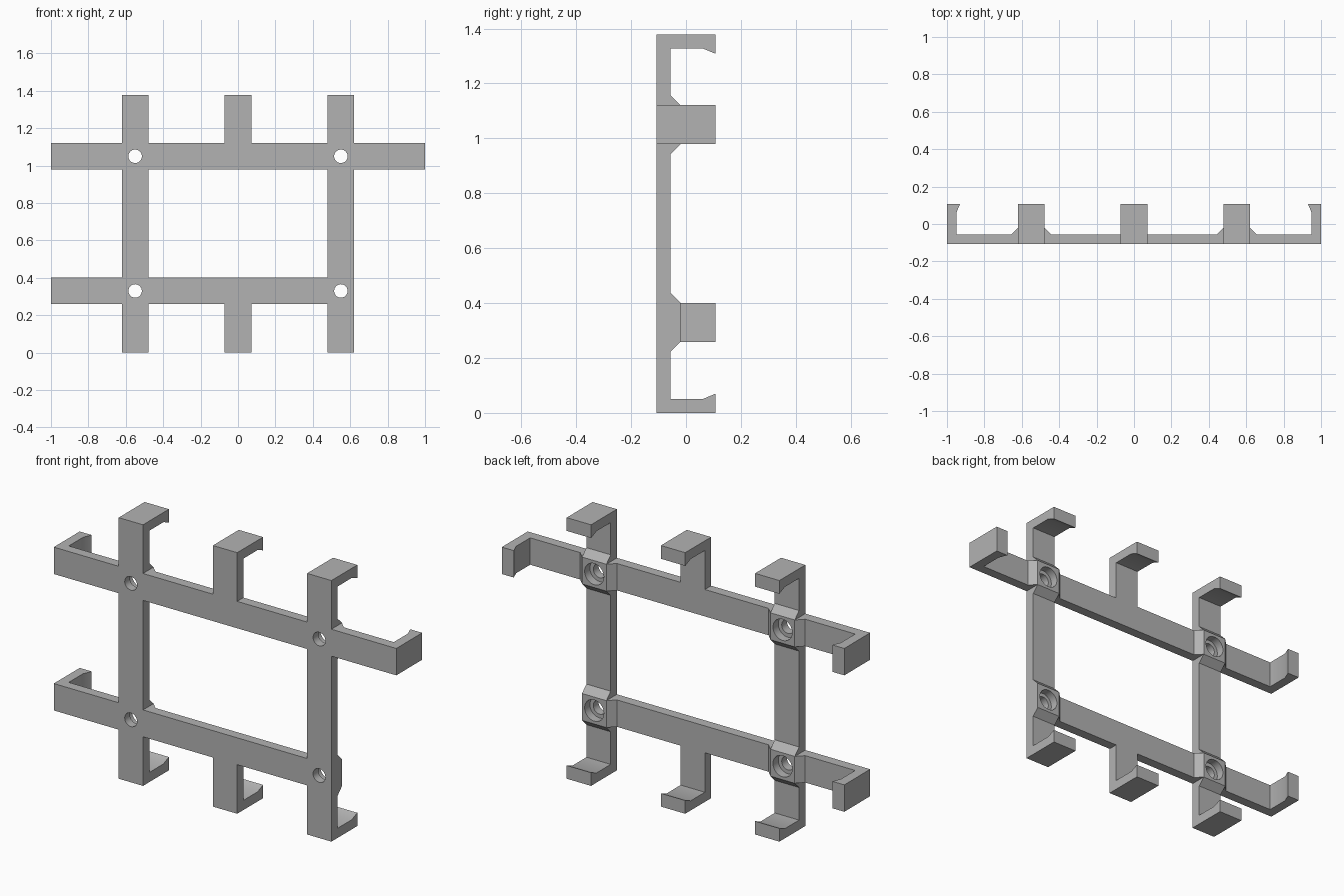
import bpy
import bmesh
from mathutils import Matrix, Vector

if "Cube" in bpy.data.objects:
    bpy.data.objects.remove(bpy.data.objects["Cube"], do_unlink=True)

FRONT, BACK = -0.108, 0.108      # full depth of the rack
BAR_BACK = -0.056                # rear face of the thin bars
BOSS_BACK = -0.02                # rear face of the screw bosses
HALF = 0.071                     # half width of every bar
WALL = 0.051                     # hook thickness
CHAMFER = 0.036
COLUMNS = (-0.55, 0.55)
ROWS = (0.33, 1.05)
HEIGHT = 1.378

grey = bpy.data.materials.new("light_grey")
grey.use_nodes = True
color = (0.45, 0.45, 0.45, 1)
grey.diffuse_color = color
grey.node_tree.nodes["Principled BSDF"].inputs["Base Color"].default_value = color


def add_object(name, bm):
    bmesh.ops.recalc_face_normals(bm, faces=bm.faces)
    mesh = bpy.data.meshes.new(name)
    bm.to_mesh(mesh)
    bm.free()
    mesh.materials.append(grey)
    obj = bpy.data.objects.new(name, mesh)
    bpy.context.collection.objects.link(obj)
    return obj


def hook(end, sign):
    """Inward-lipped hook outline at one end, listed from outside to inside."""
    inner = end - sign * WALL
    return [(end, FRONT), (end, BACK), (inner - sign * 0.019, BACK),
            (inner, 0.062), (inner, BAR_BACK)]


def bar(name, start, end, centre, vertical, bosses=(), hooks=(True, True)):
    """Extruded side profile: flat front, hooked ends, chamfered bosses."""
    def finish(u, sign, hooked):
        if hooked:
            return hook(u, sign)
        return [(u, FRONT), (u, BAR_BACK)]

    outline = finish(end, 1, hooks[1])
    for b in sorted(bosses, reverse=True):
        rise = [(b + HALF + CHAMFER, BAR_BACK), (b + HALF, BOSS_BACK)]
        if b + HALF >= end - 0.001:          # boss flush with the bar end
            outline[-1] = (end, BOSS_BACK)
            rise = []
        outline += rise + [(b - HALF, BOSS_BACK), (b - HALF - CHAMFER, BAR_BACK)]
    outline += reversed(finish(start, -1, hooks[0]))

    bm = bmesh.new()
    verts = []
    for u, y in outline:
        p = (centre - HALF, y, u) if vertical else (u, y, centre - HALF)
        verts.append(bm.verts.new(p))
    face = bm.faces.new(verts)
    out = bmesh.ops.extrude_face_region(bm, geom=[face])
    shift = Vector((2 * HALF, 0, 0)) if vertical else Vector((0, 0, 2 * HALF))
    bmesh.ops.translate(bm, vec=shift,
                        verts=[g for g in out["geom"] if isinstance(g, bmesh.types.BMVert)])
    return add_object(name, bm)


def drill(name, x, z, radius, y0, y1):
    """Round cutter running front to back."""
    bm = bmesh.new()
    place = Matrix.Translation((x, (y0 + y1) / 2, z)) @ Matrix.Rotation(1.5707963, 4, "X")
    bmesh.ops.create_cone(bm, cap_ends=True, segments=40, radius1=radius,
                          radius2=radius, depth=y1 - y0, matrix=place)
    obj = add_object(name, bm)
    obj.hide_render = True
    return obj


def combine(base, other, operation):
    mod = base.modifiers.new("join", "BOOLEAN")
    mod.operation, mod.solver, mod.object = operation, "EXACT", other
    graph = bpy.context.evaluated_depsgraph_get()
    mesh = bpy.data.meshes.new_from_object(base.evaluated_get(graph))
    base.modifiers.clear()
    base.data = mesh
    bpy.data.objects.remove(other, do_unlink=True)


# Upper bar hooks at both ends; lower bar stops flush at its left boss
frame = bar("rack_frame", -1, 1, ROWS[1], False, COLUMNS)
parts = [bar("lower_bar", -1, COLUMNS[1] + HALF, ROWS[0], False, COLUMNS, (True, False))]

# Uprights with a hook at top and bottom
for x in COLUMNS:
    parts.append(bar("upright", 0, HEIGHT, x, True, ROWS))

# Short middle hooks
parts.append(bar("middle_top_hook", ROWS[1], HEIGHT, 0, True, (), (False, True)))
parts.append(bar("middle_bottom_hook", 0, ROWS[0], 0, True, (), (True, False)))

for part in parts:
    combine(frame, part, "UNION")

# Counterbored screw holes through each boss
for x in COLUMNS:
    for z in ROWS:
        combine(frame, drill("screw_hole", x, z, 0.036, -0.2, 0.1), "DIFFERENCE")
        combine(frame, drill("counterbore", x, z, 0.056, -0.064, 0.1), "DIFFERENCE")

bpy.ops.object.select_all(action="DESELECT")
frame.select_set(True)
bpy.context.view_layer.objects.active = frame
bpy.ops.object.shade_smooth_by_angle(angle=0.5)
